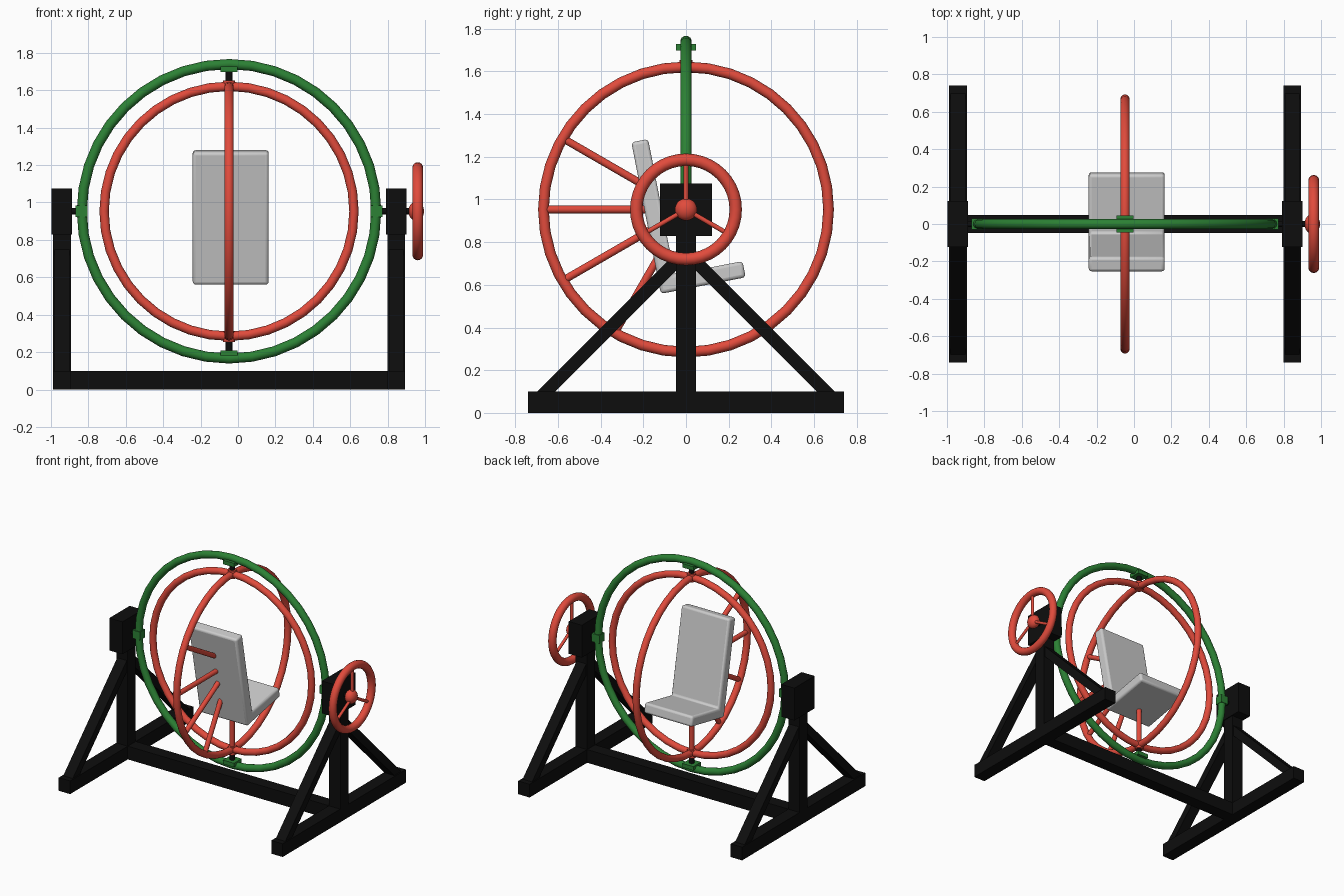
import bpy, bmesh
from math import pi, sin, cos, radians
from mathutils import Vector, Matrix

if "Cube" in bpy.data.objects:
    bpy.data.objects.remove(bpy.data.objects["Cube"])


def material(name, rgb):
    m = bpy.data.materials.new(name)
    m.diffuse_color = (*rgb, 1)
    m.use_nodes = True
    m.node_tree.nodes["Principled BSDF"].inputs["Base Color"].default_value = m.diffuse_color
    return m


RED = material("red_paint", (0.75, 0.07, 0.045))
GREEN = material("green_paint", (0.025, 0.22, 0.035))
BLACK = material("black_paint", (0.004, 0.004, 0.004))
CX, CZ = -0.048, 0.953          # centre of the rings


def finish(name, mat, smooth=False):
    ob = bpy.context.object
    ob.name = name
    if mat:
        ob.data.materials.append(mat)
    if smooth:
        bpy.ops.object.shade_smooth_by_angle(angle=radians(40))
    return ob


def box(name, loc, size, mat, rot_x=0):
    bpy.ops.mesh.primitive_cube_add(size=1, location=loc, rotation=(rot_x, 0, 0))
    bpy.context.object.scale = size
    bpy.ops.object.transform_apply(location=False, rotation=False, scale=True)
    return finish(name, mat)


def rod(name, a, b, r, mat):
    a, b = Vector(a), Vector(b)
    d = b - a
    bpy.ops.mesh.primitive_cylinder_add(vertices=20, radius=r, depth=d.length, location=(a + b) / 2,
                                        rotation=d.to_track_quat('Z', 'Y').to_euler())
    return finish(name, mat, True)


def ring(name, loc, rot, major, minor, mat):
    bpy.ops.mesh.primitive_torus_add(location=loc, rotation=rot, major_radius=major, minor_radius=minor,
                                     major_segments=40, minor_segments=14)
    return finish(name, mat, True)


# Stand: base beam plus two A-frames
box("base_beam", (CX, 0, 0.05), (1.88, 0.096, 0.1), BLACK)
for side, x in (("left", -0.942), ("right", 0.846)):
    box(side + "_foot", (x, 0, 0.05), (0.096, 1.48, 0.1), BLACK)
    box(side + "_post", (x, 0, 0.45), (0.096, 0.096, 0.88), BLACK)
    box(side + "_bearing_block", (x, 0, 0.952), (0.11, 0.244, 0.246), BLACK)
    for s, end in ((-1, "front"), (1, "back")):
        box(f"{side}_{end}_brace", (x, s * 0.35, 0.405), (0.08, 0.06, 0.98), BLACK, s * pi / 4)

# Gimbal rings
ring("outer_ring", (CX, 0, CZ), (pi / 2, 0, 0), 0.787, 0.027, GREEN)
ring("inner_ring_across", (CX, 0, CZ), (pi / 2, 0, 0), 0.668, 0.025, RED)
ring("inner_ring_along", (CX, 0, CZ), (0, pi / 2, 0), 0.668, 0.025, RED)

# Pivots between stand, outer ring and inner rings
for s, side in ((-1, "left"), (1, "right")):
    box(side + "_ring_bracket", (CX + s * 0.788, 0, CZ), (0.064, 0.06, 0.062), GREEN)
    x_end = -0.92 if s < 0 else 0.96
    rod(side + "_axle", (CX + s * 0.78, 0, CZ), (x_end, 0, CZ), 0.017, BLACK)
for s, end in ((-1, "bottom"), (1, "top")):
    box(end + "_ring_bracket", (CX, 0, CZ + s * 0.76), (0.092, 0.092, 0.03), GREEN)
    rod(end + "_pivot", (CX, 0, CZ + s * 0.67), (CX, 0, CZ + s * 0.77), 0.018, BLACK)
    rod(end + "_collar", (CX, 0, CZ + s * 0.64), (CX, 0, CZ + s * 0.70), 0.031, RED)

# Hand wheel
WX = 0.961
ring("hand_wheel", (WX, 0, CZ), (0, pi / 2, 0), 0.233, 0.029, RED)
for i, a in enumerate((90, 210, 330)):
    a = radians(a)
    rod(f"wheel_spoke_{i}", (WX, 0, CZ), (WX, 0.23 * cos(a), CZ + 0.23 * sin(a)), 0.011, RED)
bpy.ops.mesh.primitive_uv_sphere_add(segments=24, ring_count=14, radius=0.052, location=(0.953, 0, CZ))
bpy.context.object.scale = (0.8, 1, 1)
finish("wheel_hub", RED, True)

# Radial seat supports: angle and inner end radius
for i, (a, r) in enumerate(((150, 0.25), (180, 0.185), (210, 0.185), (240, 0.27), (270, 0.35))):
    c, s = cos(radians(a)), sin(radians(a))
    rod(f"seat_support_{i}", (CX, 0.668 * c, CZ + 0.668 * s), (CX, r * c, CZ + r * s), 0.018, RED)

# Seat: L profile extruded sideways, tilted back, edges rounded
profile = [(0, 0), (0.405, 0), (0.405, 0.077), (0.08, 0.077), (0.08, 0.723), (0, 0.723)]
mesh = bpy.data.meshes.new("seat")
bm = bmesh.new()
face = bm.faces.new([bm.verts.new((-0.203, y, z)) for y, z in profile])
ext = bmesh.ops.extrude_face_region(bm, geom=[face])
bmesh.ops.translate(bm, vec=(0.406, 0, 0), verts=[v for v in ext["geom"] if isinstance(v, bmesh.types.BMVert)])
bmesh.ops.recalc_face_normals(bm, faces=bm.faces)
bmesh.ops.transform(bm, matrix=Matrix.Rotation(radians(11), 4, 'X'), verts=bm.verts)
bm.to_mesh(mesh)
bm.free()
seat = bpy.data.objects.new("seat", mesh)
bpy.context.collection.objects.link(seat)
seat.location = (-0.039, -0.118, 0.558)
bevel = seat.modifiers.new("rounded_edges", 'BEVEL')
bevel.width, bevel.segments = 0.016, 3
bpy.context.view_layer.objects.active = seat
bpy.ops.object.select_all(action='DESELECT')
seat.select_set(True)
bpy.ops.object.shade_smooth_by_angle(angle=radians(40))
